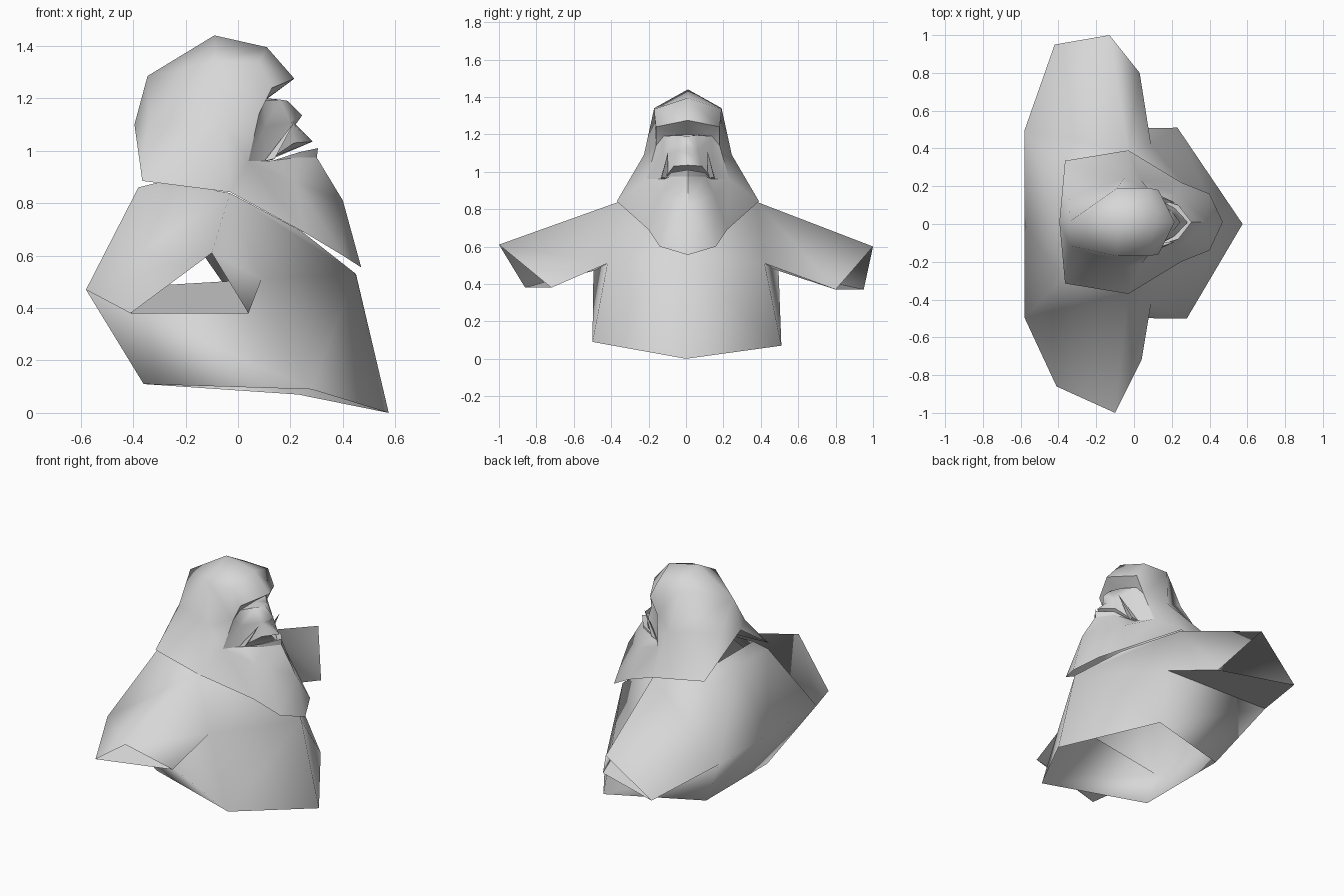
import bpy, bmesh, math

if "Cube" in bpy.data.objects:
    bpy.data.objects.remove(bpy.data.objects["Cube"])

mat = bpy.data.materials.new("pale_grey")
mat.diffuse_color = (0.68, 0.68, 0.68, 1)
mat.use_nodes = True
mat.node_tree.nodes["Principled BSDF"].inputs["Base Color"].default_value = mat.diffuse_color


def build(name, pts, faces, overrides=None, shift=0.0, angle=70):
    """Build a half shell from named points and mirror it across y."""
    overrides = overrides or {}
    bm = bmesh.new()
    cache = {}

    def vert(key, side):
        x, y, z = pts[key]
        if side < 0 and key in overrides:
            x, y, z = overrides[key]
        k = (key, side if y else 0)
        if k not in cache:
            cache[k] = bm.verts.new((x, y * side + shift, z))
        return cache[k]

    for side in (1, -1):
        for f in faces:
            loop = [vert(k, side) for k in f.split()]
            if side < 0:
                loop.reverse()
            bm.faces.new(loop)
    bmesh.ops.recalc_face_normals(bm, faces=bm.faces)
    me = bpy.data.meshes.new(name)
    bm.to_mesh(me)
    bm.free()
    me.materials.append(mat)
    ob = bpy.data.objects.new(name, me)
    bpy.context.collection.objects.link(ob)
    bpy.context.view_layer.objects.active = ob
    ob.select_set(True)
    bpy.ops.object.shade_smooth_by_angle(angle=math.radians(angle))
    ob.select_set(False)
    return ob


# Jacket: open hem, collar tucked under the hood, open three-sided sleeves
jacket = {
    "neck_b0": (-.38, 0, .86), "neck_b": (-.38, .29, .86),
    "collar0": (-.28, 0, .885), "collar": (-.28, .28, .885),
    "shoulder": (-.03, .38, .838), "neck_f": (.24, .17, .695),
    "neck_f0": (.25, 0, .68), "chest": (.45, 0, .53),
    "back0": (-.58, 0, .47), "back": (-.58, .495, .47),
    "pit": (.09, .42, .51),
    "hem_b0": (-.36, 0, .11), "hem_b": (-.36, .31, .11),
    "hem_s": (.23, .51, .07), "hem_f": (.575, 0, 0),
    "cuff_t": (-.13, 1.0, .60), "cuff_b": (-.42, .95, .37),
    "cuff_f": (.03, .80, .37),
}
build("jacket", jacket, [
    "collar0 collar neck_b neck_b0", "neck_b collar shoulder",
    "neck_b0 neck_b back back0", "back0 back hem_b hem_b0",
    "back pit hem_s", "back hem_s hem_b",
    "neck_f0 neck_f chest", "neck_f shoulder chest",
    "pit shoulder chest", "pit chest hem_s", "chest hem_f hem_s",
    "neck_b shoulder back",
    "shoulder cuff_t back", "cuff_t cuff_b back",
    "shoulder pit cuff_f cuff_t", "back cuff_b cuff_f pit",
], overrides={"cuff_t": (-.10, 1.0, .61), "cuff_b": (-.41, .86, .38),
              "cuff_f": (.04, .72, .38), "hem_s": (.28, .50, .09),
              "shoulder": (-.03, .362, .838)}, angle=100)

# Hood with shoulder cape split at the back, brim and beard front
hood = {
    "cape_b": (-.365, .325, .885),
    "cape_s": (-.03, .38, .842), "cape_f1": (.25, .21, .69),
    "cape_f2": (.40, .15, .60), "cape_tip": (.47, 0, .555),
    "mid_b0": (-.395, 0, 1.10), "mid_b": (-.34, .125, 1.10),
    "mid_s": (-.05, .235, 1.09),
    "up_b0": (-.345, 0, 1.285), "up_s": (-.09, .18, 1.34),
    "up_f": (.08, .18, 1.335),
    "top": (-.09, 0, 1.44), "top_f": (.11, 0, 1.395),
    "brim": (.215, 0, 1.275), "brim_s": (.13, .17, 1.24),
    "open1": (.08, .17, 1.14), "open2": (.04, .22, .96),
    "brow0": (.11, 0, 1.20), "brow": (.10, .13, 1.19),
    "corner": (.11, .13, .96), "jaw": (.22, .145, .88),
    "rim": (.23, .09, .975), "rim0": (.30, 0, .975), "chin": (.40, 0, .81),
}
build("hood", hood, [
    "up_b0 mid_b0 mid_b", "mid_b0 cape_b mid_b",
    "up_b0 mid_b mid_s up_s", "mid_b cape_b mid_s", "cape_b cape_s mid_s",
    "up_b0 up_s top", "top up_s up_f top_f",
    "top_f up_f brim_s brim",
    "up_s mid_s open1", "up_s open1 brim_s up_f",
    "mid_s open2 open1", "mid_s cape_s open2", "cape_s cape_f1 open2",
    "brim brim_s brow brow0", "brim_s open1 brow",
    "open2 cape_f1 jaw", "open2 jaw corner", "corner jaw rim",
    "rim jaw chin rim0", "jaw cape_f1 cape_f2", "jaw cape_f2 chin",
    "chin cape_f2 cape_tip",
], shift=.01, angle=75)

# Face: brow, nose, cheeks and upper lip
face = {
    "brow0": (.11, 0, 1.20), "brow": (.10, .13, 1.19),
    "bridge0": (.19, 0, 1.19), "bridge": (.16, .05, 1.195),
    "nose0": (.245, 0, 1.135), "nose": (.20, .055, 1.11),
    "under0": (.22, 0, 1.10),
    "lip0": (.285, 0, 1.035), "lip": (.215, .075, 1.03),
    "corner": (.11, .13, .96), "cheek": (.10, .13, 1.09),
    "edge": (.04, .22, .96), "mouth0": (.12, 0, .97),
    "edge_up": (.08, .17, 1.14),
}
build("face", face, [
    "brow0 brow bridge bridge0", "bridge0 bridge nose nose0",
    "brow cheek nose bridge", "nose0 nose under0",
    "under0 nose lip lip0", "nose cheek corner lip",
    "cheek edge corner", "brow edge_up cheek", "edge_up edge cheek",
    "lip0 lip corner mouth0",
], shift=.01, angle=75)

# Raised lower lip
lip = {
    "out0": (.30, 0, .97), "out": (.23, .09, .97), "end": (.11, .13, .955),
    "top0": (.305, 0, 1.01), "top": (.235, .09, .995),
    "in0": (.27, 0, 1.0), "in": (.21, .075, .985),
    "low0": (.25, 0, .96), "low": (.20, .07, .96),
}
build("lower_lip", lip, [
    "out0 out top top0", "out end top", "top0 top in in0", "top end in",
    "in0 in low low0", "in end low",
], shift=.01, angle=40)

# Tusks rising from the mouth corners
tusk = {
    "a": (.10, .145, .96), "b": (.14, .14, .97), "c": (.13, .105, .965),
    "tip": (.215, .105, 1.11),
}
build("tusks", tusk, ["a b tip", "b c tip", "c a tip", "a c b"],
      shift=.01, angle=30)
